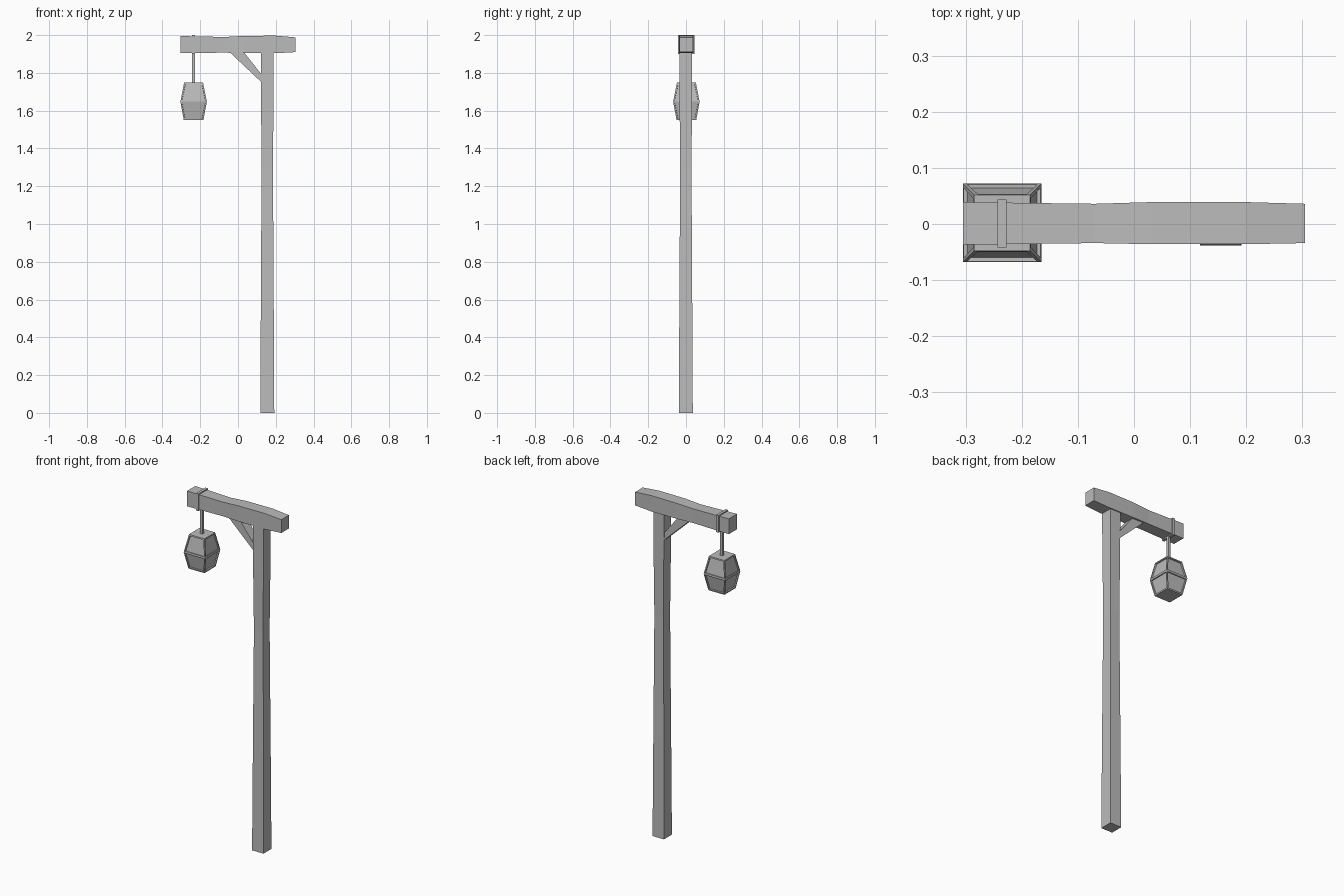
import bpy, bmesh
from mathutils import Vector

if "Cube" in bpy.data.objects:
    bpy.data.objects.remove(bpy.data.objects["Cube"])

grey = bpy.data.materials.new("plain_grey")
grey.use_nodes = True
grey.diffuse_color = (0.5, 0.5, 0.5, 1)
grey.node_tree.nodes["Principled BSDF"].inputs["Base Color"].default_value = (0.5, 0.5, 0.5, 1)


def finish(name, bm):
    bmesh.ops.recalc_face_normals(bm, faces=bm.faces)
    mesh = bpy.data.meshes.new(name)
    bm.to_mesh(mesh)
    bm.free()
    mesh.materials.append(grey)
    obj = bpy.data.objects.new(name, mesh)
    bpy.context.collection.objects.link(obj)
    return obj


def loft(rings):
    """Join rings of points into a closed tube with end caps."""
    bm = bmesh.new()
    loops = [[bm.verts.new(p) for p in ring] for ring in rings]
    n = len(loops[0])
    for a, b in zip(loops, loops[1:]):
        for i in range(n):
            j = (i + 1) % n
            bm.faces.new((a[i], a[j], b[j], b[i]))
    bm.faces.new(loops[0])
    bm.faces.new(loops[-1])
    return bm


def square(cx, cy, half, z):
    return [(cx + sx * half, cy + sy * half, z)
            for sx, sy in ((-1, -1), (1, -1), (1, 1), (-1, 1))]


def box(name, lo, hi):
    bm = bmesh.new()
    bmesh.ops.create_cube(bm, size=1)
    lo, hi = Vector(lo), Vector(hi)
    for v in bm.verts:
        v.co = (lo + hi) / 2 + v.co * (hi - lo)
    return finish(name, bm)


# Hewn post, slightly narrower along its length
post_x = 0.155
post = [(0, 0.037), (0.6, 0.034), (1.3, 0.030), (1.65, 0.033), (1.93, 0.034)]
finish("post", loft([square(post_x, -0.001, h, z) for z, h in post]))

# Wavy crossbeam: x, front y, back y, bottom z, top z
beam = [(-0.305, -0.037, 0.039, 1.905, 1.995),
        (-0.07, -0.034, 0.036, 1.907, 1.990),
        (0.03, -0.036, 0.039, 1.905, 1.996),
        (0.20, -0.036, 0.039, 1.904, 1.997),
        (0.305, -0.034, 0.036, 1.910, 1.988)]
finish("crossbeam", loft([[(x, f, b), (x, k, b), (x, k, t), (x, f, t)]
                          for x, f, k, b, t in beam]))

# Diagonal brace between post and beam
brace = [(-0.05, 1.915), (0.027, 1.915), (0.13, 1.785), (0.13, 1.745)]
finish("brace", loft([[(x, y, z) for x, z in brace] for y in (-0.028, 0.028)]))

# Strap around the beam, with the hanging rod below
lamp_x, lamp_y = -0.235, 0.002
x0, x1 = lamp_x - 0.008, lamp_x + 0.008
box("strap_top", (x0, -0.042, 1.990), (x1, 0.044, 2.0))
box("strap_bottom", (x0, -0.042, 1.899), (x1, 0.044, 1.908))
box("strap_front", (x0, -0.042, 1.899), (x1, -0.034, 2.0))
box("strap_back", (x0, 0.036, 1.899), (x1, 0.044, 2.0))
box("hanging_rod", (x0, lamp_y - 0.008, 1.74), (x1, lamp_y + 0.008, 1.904))

# Lantern: two tapered halves with recessed side panes
bm = loft([square(lamp_x, lamp_y, h, z)
           for z, h in ((1.55, 0.052), (1.648, 0.070), (1.75, 0.050))])
bmesh.ops.recalc_face_normals(bm, faces=bm.faces)
bm.normal_update()
sides = [f for f in bm.faces if abs(f.normal.z) < 0.7]
panes = bmesh.ops.inset_individual(bm, faces=sides, thickness=0.010)
bmesh.ops.inset_individual(bm, faces=sides, thickness=0.001, depth=-0.007)
finish("lantern", bm)
